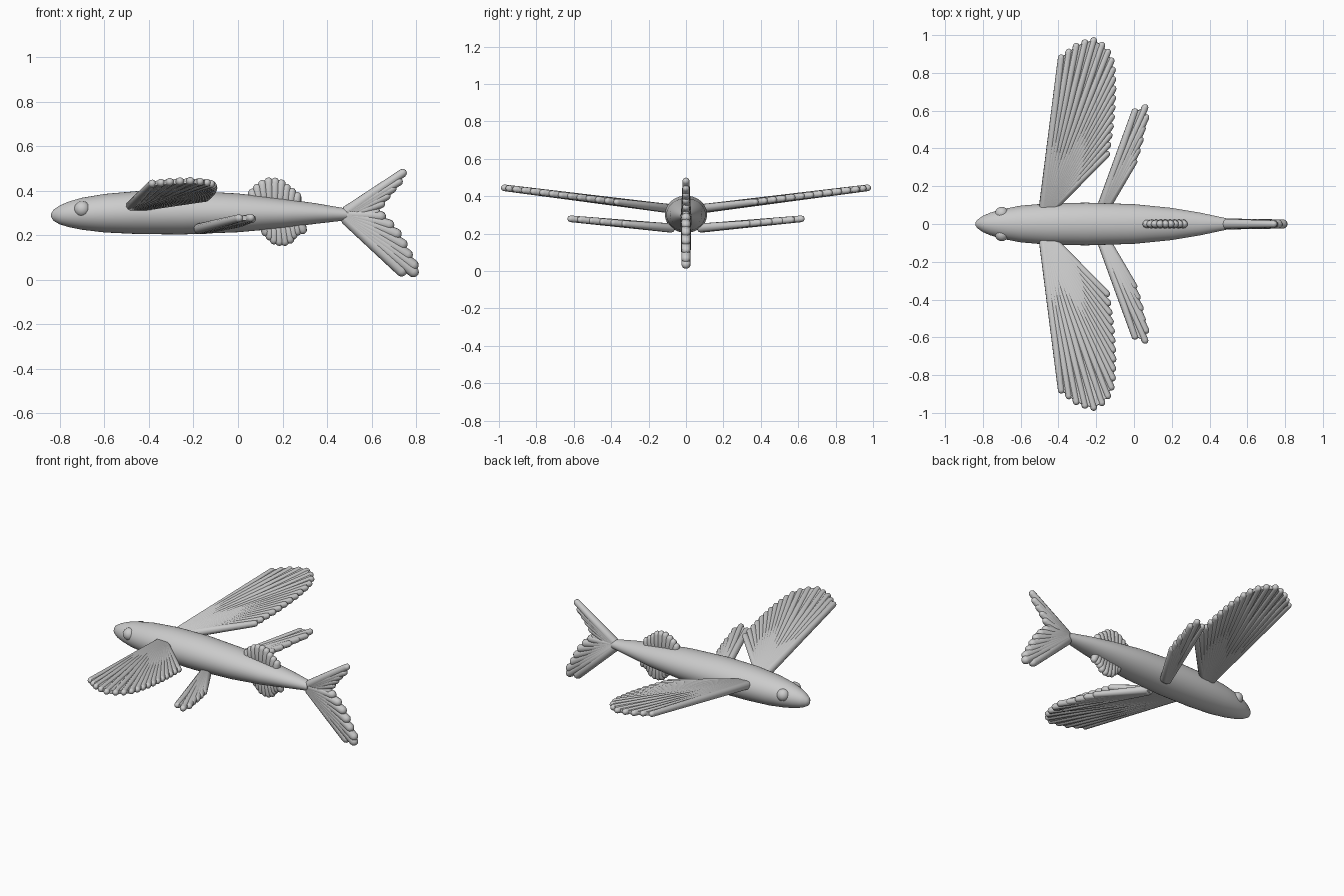
import bpy, bmesh, math
from mathutils import Vector

if "Cube" in bpy.data.objects:
    bpy.data.objects.remove(bpy.data.objects["Cube"])

grey = bpy.data.materials.new("plain_grey")
grey.use_nodes = True
grey.diffuse_color = (0.6, 0.6, 0.6, 1)
grey.node_tree.nodes["Principled BSDF"].inputs["Base Color"].default_value = (0.6, 0.6, 0.6, 1)


def finish(name, bm, angle=50):
    bmesh.ops.recalc_face_normals(bm, faces=bm.faces)
    mesh = bpy.data.meshes.new(name)
    bm.to_mesh(mesh)
    bm.free()
    mesh.materials.append(grey)
    ob = bpy.data.objects.new(name, mesh)
    bpy.context.collection.objects.link(ob)
    bpy.ops.object.select_all(action='DESELECT')
    ob.select_set(True)
    bpy.context.view_layer.objects.active = ob
    bpy.ops.object.shade_smooth_by_angle(angle=math.radians(angle))
    return ob


def skin(bm, rings):
    """Bridge rings of points into a closed tube."""
    loops = [[bm.verts.new(p) for p in ring] for ring in rings]
    n = len(loops[0])
    for a, b in zip(loops, loops[1:]):
        for i in range(n):
            j = (i + 1) % n
            bm.faces.new((a[i], a[j], b[j], b[i]))
    bm.faces.new(loops[0])
    bm.faces.new(loops[-1])


def along(points, t):
    """Point at fraction t of a polyline's length."""
    lengths = [(b - a).length for a, b in zip(points, points[1:])]
    d = t * sum(lengths)
    for a, b, l in zip(points, points[1:], lengths):
        if d <= l:
            return a.lerp(b, d / l)
        d -= l
    return points[-1]


def ray(bm, a, b, r0, r1, sides=10):
    """Tapered round rod with a rounded tip."""
    axis = (b - a).normalized()
    u = axis.orthogonal().normalized()
    v = axis.cross(u)
    stations = [(a - axis * r0 * 0.5, r0 * 0.8), (a, r0), (b, r1)]
    stations += [(b + axis * r1 * math.sin(k), r1 * math.cos(k)) for k in (0.5, 1.0, 1.4)]
    skin(bm, [[c + (u * math.cos(2 * math.pi * i / sides) + v * math.sin(2 * math.pi * i / sides)) * r
               for i in range(sides)] for c, r in stations])


def fin(name, roots, outline, count, r0, r1, place, normal, web=0.6):
    """Fan of rods joined by a thinner membrane."""
    bm = bmesh.new()
    roots = [Vector(place(*p)) for p in roots]
    outline = [Vector(place(*p)) for p in outline]
    rays = [(along(roots, i / (count - 1)), along(outline, i / (count - 1))) for i in range(count)]
    for a, b in rays:
        ray(bm, a, b, r0, r1)
    n = Vector(normal)
    for (a, b), (c, d) in zip(rays, rays[1:]):
        corners = [a, b, d, c]
        skin(bm, [[p + n * s * (r0 if p in (a, c) else r1) * web for p in corners] for s in (-1, 1)])
    return finish(name, bm)


# Body: x, top, bottom, half width
profile = [(-0.84, 0.296, 0.284, 0.006), (-0.83, 0.315, 0.266, 0.022), (-0.80, 0.335, 0.249, 0.043),
           (-0.76, 0.352, 0.237, 0.06), (-0.70, 0.369, 0.225, 0.078), (-0.60, 0.386, 0.213, 0.097),
           (-0.45, 0.399, 0.206, 0.11), (-0.25, 0.402, 0.204, 0.113), (0.0, 0.388, 0.214, 0.105),
           (0.20, 0.365, 0.232, 0.085), (0.35, 0.344, 0.252, 0.06), (0.49, 0.32, 0.268, 0.03)]
bm = bmesh.new()
SIDES = 40
skin(bm, [[(x, w * math.cos(2 * math.pi * i / SIDES),
            (top + low) / 2 + (top - low) / 2 * math.sin(2 * math.pi * i / SIDES))
           for i in range(SIDES)] for x, top, low, w in profile])
body = finish("body", bm)

# Paired parts
for side, s in (("left", 1), ("right", -1)):
    # the head points to -x, so its sides are +y and -y
    bm = bmesh.new()
    bmesh.ops.create_uvsphere(bm, u_segments=24, v_segments=14, radius=0.036)
    bmesh.ops.translate(bm, verts=bm.verts, vec=(-0.70, s * 0.055, 0.318))
    finish(side + "_eye", bm)

    fin(side + "_wing_fin", [(-0.48, 0.08), (-0.44, 0.08)],
        [(-0.385, 0.88), (-0.30, 0.945), (-0.22, 0.975), (-0.15, 0.935), (-0.115, 0.85),
         (-0.11, 0.7), (-0.12, 0.55), (-0.145, 0.37)],
        18, 0.025, 0.018, lambda x, y: (x, s * y, 0.322 + 0.126 * y), (0, -s * 0.125, 0.99))

    fin(side + "_belly_fin", [(-0.175, 0.08), (-0.155, 0.08)],
        [(0.005, 0.595), (0.055, 0.62), (0.075, 0.595), (0.05, 0.53), (0.03, 0.43), (0.0, 0.33)],
        7, 0.025, 0.018, lambda x, y: (x, s * y, 0.222 + 0.092 * y), (0, -s * 0.09, 0.99))


def upright(x, z):
    return (x, 0, z)


# Fins on the centre line
ACROSS = (0, 1, 0)
fin("back_fin", [(0.07, 0.365), (0.26, 0.345)],
    [(0.065, 0.39), (0.10, 0.425), (0.145, 0.443), (0.19, 0.435), (0.22, 0.41), (0.265, 0.375)],
    9, 0.025, 0.02, upright, ACROSS)
fin("under_fin", [(0.12, 0.245), (0.28, 0.25)],
    [(0.125, 0.215), (0.16, 0.18), (0.20, 0.168), (0.24, 0.185), (0.255, 0.215), (0.29, 0.225)],
    9, 0.025, 0.02, upright, ACROSS)
fin("tail_upper_lobe", [(0.49, 0.305), (0.50, 0.285)],
    [(0.74, 0.48), (0.725, 0.445), (0.685, 0.40), (0.655, 0.36), (0.62, 0.305)],
    6, 0.028, 0.019, upright, ACROSS)
fin("tail_lower_lobe", [(0.49, 0.275), (0.50, 0.295)],
    [(0.735, 0.04), (0.805, 0.035), (0.765, 0.105), (0.735, 0.165), (0.70, 0.225), (0.64, 0.285)],
    8, 0.03, 0.025, upright, ACROSS)
